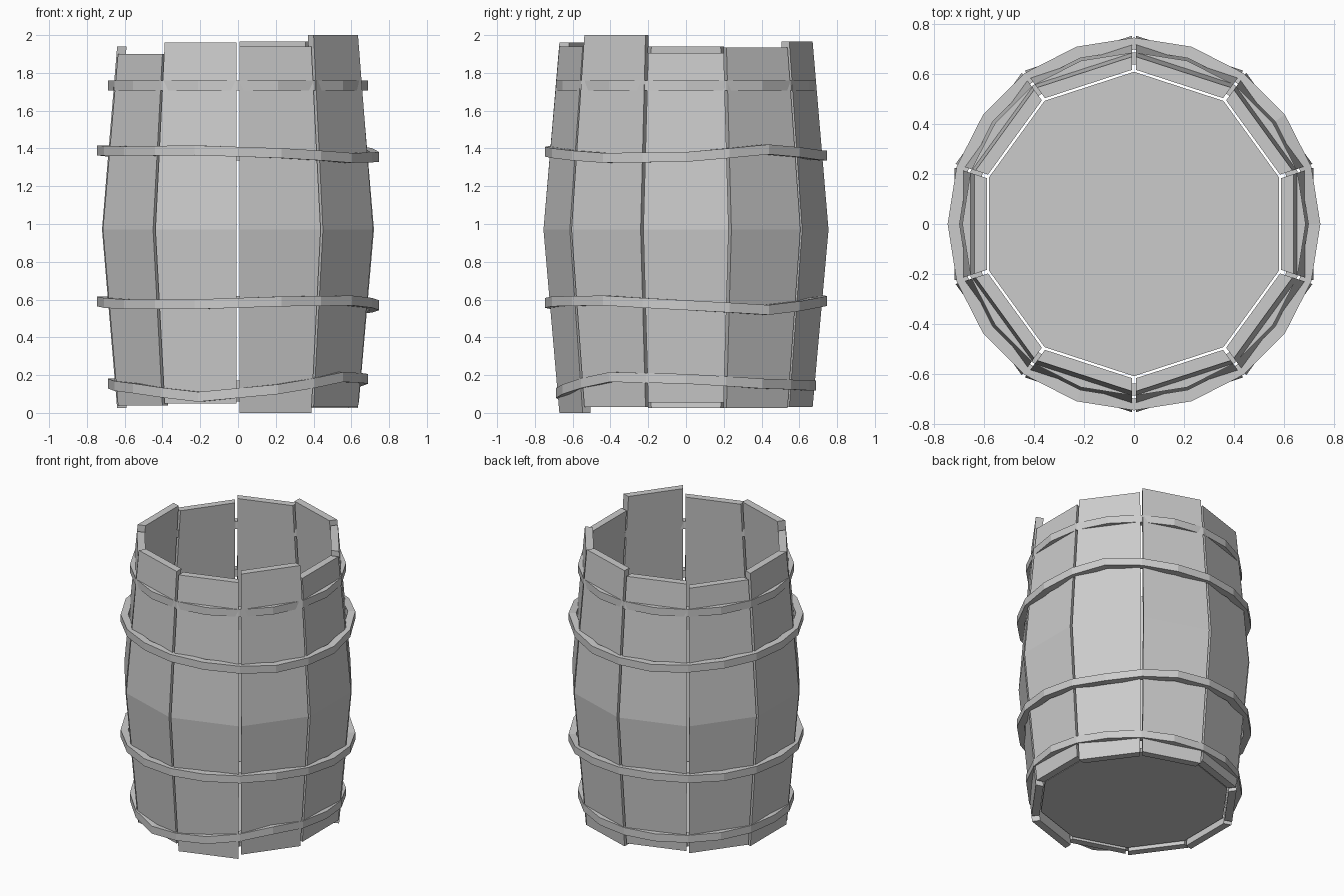
import bpy
import bmesh
from math import cos, sin, tan, radians

if "Cube" in bpy.data.objects:
    bpy.data.objects.remove(bpy.data.objects["Cube"])

SIDES = 10
MID_Z, MID_R = 0.97, 0.72       # widest point of the barrel (face distance)
END_R = 0.64                    # face distance at the rims
THICK = 0.05
GAP = 0.008


def finish(name, bm):
    bmesh.ops.recalc_face_normals(bm, faces=bm.faces)
    mesh = bpy.data.meshes.new(name)
    bm.to_mesh(mesh)
    bm.free()
    obj = bpy.data.objects.new(name, mesh)
    bpy.context.collection.objects.link(obj)
    return obj


def loft(bm, rings, closed):
    """Join rings of points with quads; cap the ends if not closed."""
    vs = [[bm.verts.new(p) for p in r] for r in rings]
    n = len(vs[0])
    for i in range(len(vs) if closed else len(vs) - 1):
        a, b = vs[i], vs[(i + 1) % len(vs)]
        for j in range(n):
            k = (j + 1) % n
            bm.faces.new((a[j], a[k], b[k], b[j]))
    if not closed:
        bm.faces.new(vs[0])
        bm.faces.new(vs[-1])


def stave(index, bottom, top):
    ang = radians(36 * index)
    t = tan(radians(18))
    rings = []
    for z, r in ((bottom, END_R), (MID_Z, MID_R), (top, END_R)):
        ri = r - THICK
        wo, wi = r * t - GAP, ri * t - GAP
        rings.append([(u * cos(ang) - v * sin(ang), u * sin(ang) + v * cos(ang), z)
                      for u, v in ((r, -wo), (r, wo), (ri, wi), (ri, -wi))])
    bm = bmesh.new()
    loft(bm, rings, False)
    finish(f"stave_{index + 1}", bm)


def hoop(name, outer, heights):
    """20-sided band whose height wanders; one height every 36 degrees."""
    inner, h = outer - 0.048, 0.026
    rings = []
    for i in range(20):
        a = radians(18 * i)
        z = (heights[i // 2] + heights[((i + 1) // 2) % 10]) / 2
        rings.append([(r * cos(a), r * sin(a), z + dz)
                      for r, dz in ((inner, -h), (outer, -h), (outer, h), (inner, h))])
    bm = bmesh.new()
    loft(bm, rings, True)
    finish(name, bm)


# Uneven staves: bottom and top heights, counter-clockwise from +x
ends = [(0.055, 1.905), (0.025, 1.935), (0.03, 1.965), (0.055, 1.93), (0.04, 1.90),
        (0.025, 1.94), (0.04, 1.90), (0.05, 1.96), (0.0, 1.94), (0.03, 2.0)]
for i, (lo, hi) in enumerate(ends):
    stave(i, lo, hi)

# Hoops
hoop("hoop_top", 0.688, [1.733] * 10)
hoop("hoop_upper", 0.747, [1.355, 1.395, 1.365, 1.36, 1.38, 1.39, 1.385, 1.39, 1.375, 1.35])
hoop("hoop_lower", 0.747, [0.57, 0.545, 0.585, 0.60, 0.59, 0.59, 0.575, 0.575, 0.59, 0.595])
hoop("hoop_bottom", 0.688, [0.18, 0.155, 0.145, 0.145, 0.15, 0.155, 0.13, 0.085, 0.125, 0.19])

# Base board
bm = bmesh.new()
loft(bm, [[(0.61 * cos(radians(18 + 36 * i)), 0.61 * sin(radians(18 + 36 * i)), z)
           for i in range(SIDES)] for z in (0.06, 0.09)], False)
finish("base_board", bm)
